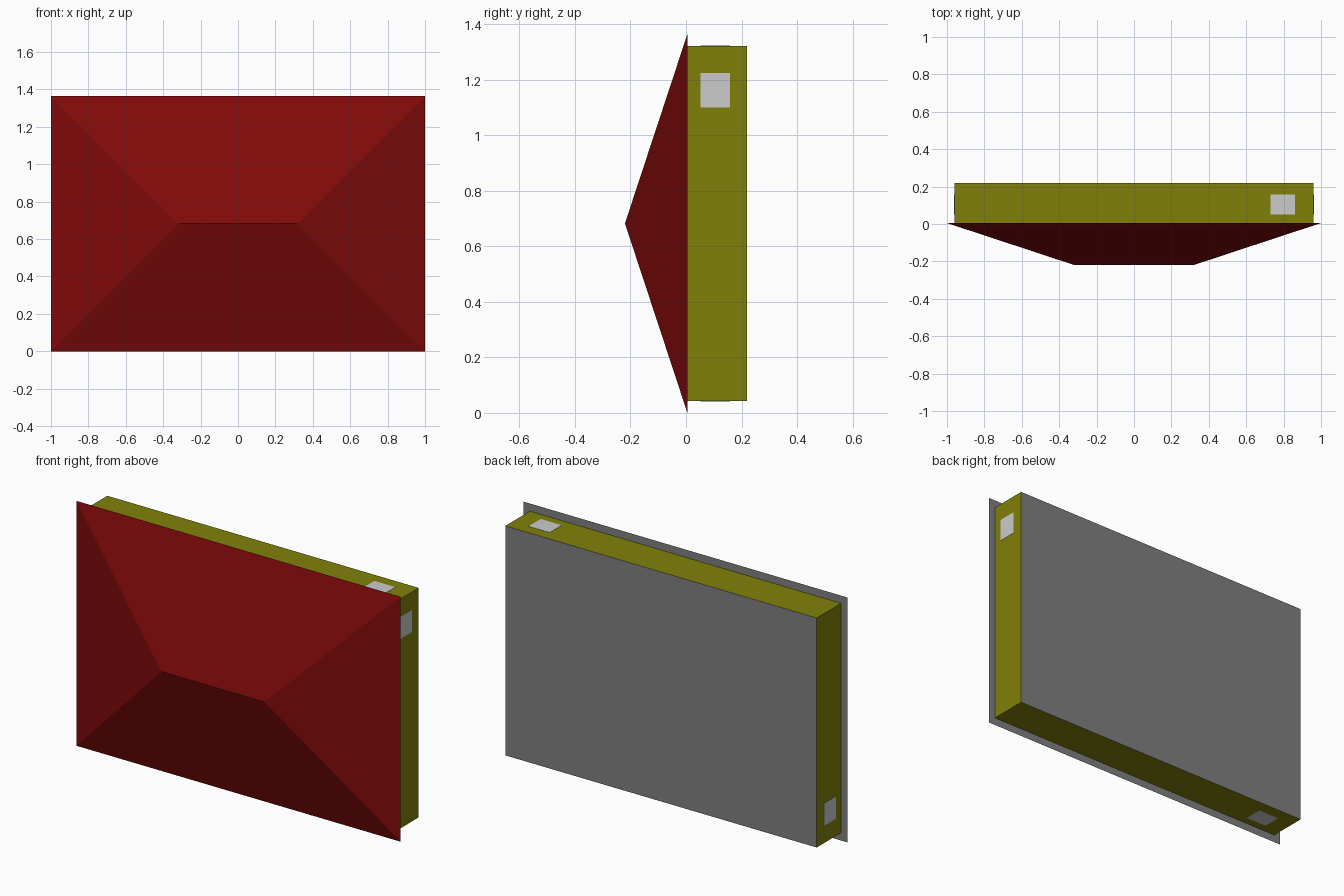
import bpy, bmesh
from mathutils import Vector

if "Cube" in bpy.data.objects:
    bpy.data.objects.remove(bpy.data.objects["Cube"])

W, H = 1.0, 1.365          # half width and height of the front panel
ZC = H / 2                 # centre height
YB, YF, Y0 = 0.22, -0.22, 0.005


def material(name, rgb):
    m = bpy.data.materials.new(name)
    m.diffuse_color = (*rgb, 1)
    m.use_nodes = True
    m.node_tree.nodes["Principled BSDF"].inputs["Base Color"].default_value = m.diffuse_color
    return m


red = material("dark_red", (0.216, 0.003, 0.003))
olive = material("olive", (0.216, 0.216, 0.003))
grey = material("mid_grey", (0.216, 0.216, 0.216))
silver = material("silver", (0.527, 0.527, 0.527))


def make(name, verts, faces, mats, slots=None):
    me = bpy.data.meshes.new(name)
    me.from_pydata(verts, [], faces)
    for m in mats:
        me.materials.append(m)
    for p in me.polygons:
        p.material_index = slots[p.index] if slots else 0
    bm = bmesh.new()
    bm.from_mesh(me)
    bmesh.ops.recalc_face_normals(bm, faces=bm.faces)
    bm.to_mesh(me)
    bm.free()
    ob = bpy.data.objects.new(name, me)
    bpy.context.collection.objects.link(ob)
    return ob


def box(name, lo, hi, mats, slots=None):
    verts = [(x, y, z) for x in (lo[0], hi[0]) for y in (lo[1], hi[1]) for z in (lo[2], hi[2])]
    faces = [(0, 1, 3, 2), (4, 6, 7, 5), (0, 4, 5, 1), (2, 3, 7, 6), (0, 2, 6, 4), (1, 5, 7, 3)]
    return make(name, verts, faces, mats, slots)


# Front panel: hipped wedge with a horizontal ridge and a grey flat back
r = W - ZC
make("front_panel",
     [(-W, Y0, 0), (W, Y0, 0), (W, Y0, H), (-W, Y0, H), (-r, YF, ZC), (r, YF, ZC)],
     [(0, 1, 5, 4), (1, 2, 5), (2, 3, 4, 5), (3, 0, 4), (0, 3, 2, 1)],
     [red, grey], [0, 0, 0, 0, 1])

# Rear casing: olive rim with a grey back face
box("rear_casing", (-0.96, Y0, 0.043), (0.96, YB, H - 0.043),
    [olive, grey], [0, 0, 0, 1, 0, 0])

# Silver patches on the rim, repeated by a half turn about the y axis
E = 0.0015
patches = {
    "top_patch": ((0.73, 0.052, H - 0.05), (0.86, 0.158, H - 0.043 + E)),
    "right_patch": ((0.95, 0.052, 1.10), (0.96 + E, 0.158, 1.225)),
}
opposite = {"top_patch": "bottom_patch", "right_patch": "left_patch"}
for name, (lo, hi) in patches.items():
    box(name, lo, hi, [silver])
    box(opposite[name], (-hi[0], lo[1], H - hi[2]), (-lo[0], hi[1], H - lo[2]), [silver])
